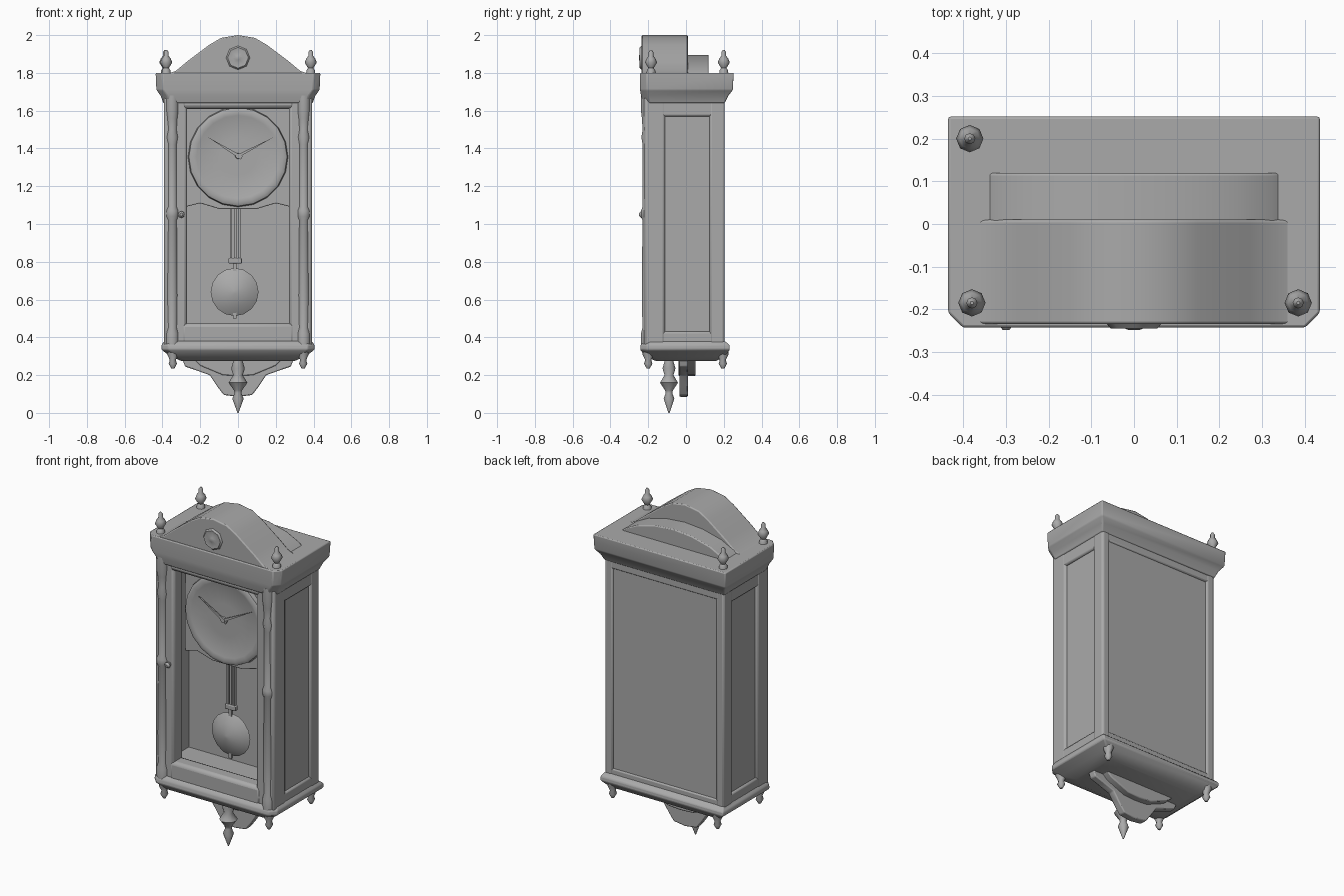
import bpy, bmesh, math
from mathutils import Vector

if "Cube" in bpy.data.objects:
    bpy.data.objects.remove(bpy.data.objects["Cube"])

grey = bpy.data.materials.new("plain_grey")
grey.diffuse_color = (0.4, 0.4, 0.4, 1)
grey.use_nodes = True
grey.node_tree.nodes["Principled BSDF"].inputs["Base Color"].default_value = grey.diffuse_color


def finish(name, bm, bevel=0.0, angle=40):
    bmesh.ops.recalc_face_normals(bm, faces=bm.faces)
    me = bpy.data.meshes.new(name)
    bm.to_mesh(me)
    bm.free()
    ob = bpy.data.objects.new(name, me)
    bpy.context.collection.objects.link(ob)
    me.materials.append(grey)
    if bevel:
        m = ob.modifiers.new("soft_edges", 'BEVEL')
        m.width, m.segments, m.limit_method = bevel, 2, 'ANGLE'
    bpy.ops.object.select_all(action='DESELECT')
    ob.select_set(True)
    bpy.context.view_layer.objects.active = ob
    bpy.ops.object.shade_smooth_by_angle(angle=math.radians(angle))
    return ob


def box(name, x, y, z, bevel=0.0):
    bm = bmesh.new()
    bmesh.ops.create_cube(bm, size=1)
    for v in bm.verts:
        v.co = [r[0] + (c + 0.5) * (r[1] - r[0]) for r, c in zip((x, y, z), v.co)]
    return finish(name, bm, bevel)


def lathe(name, profile, at, sides=12, axis='Z'):
    """Spin (radius, height) pairs round Z, or round -Y for round parts facing front."""
    bm = bmesh.new()
    rings = []
    for r, h in profile:
        ring = []
        for i in range(sides):
            a = 2 * math.pi * i / sides
            p = (r * math.cos(a), r * math.sin(a), h)
            if axis == 'Y':
                p = (p[0], -h, p[1])
            ring.append(bm.verts.new(Vector(p) + Vector(at)))
        rings.append(ring)
    for a, b in zip(rings, rings[1:]):
        for i in range(sides):
            j = (i + 1) % sides
            bm.faces.new((a[i], a[j], b[j], b[i]))
    bm.faces.new(rings[0])
    bm.faces.new(rings[-1])
    return finish(name, bm, angle=50)


def loft(name, levels):
    """Stack rectangles (z, half width, front y, back y) with clipped front corners."""
    bm = bmesh.new()
    rings = []
    for z, w, f, b in levels:
        c = 0.035
        pts = [(-w + c, f), (w - c, f), (w, f + c), (w, b), (-w, b), (-w, f + c)]
        rings.append([bm.verts.new((x, y, z)) for x, y in pts])
    for a, b in zip(rings, rings[1:]):
        for i in range(6):
            j = (i + 1) % 6
            bm.faces.new((a[i], a[j], b[j], b[i]))
    bm.faces.new(rings[0])
    bm.faces.new(rings[-1])
    return finish(name, bm, 0.006)


def slab(name, outline, y0, y1, bevel=0.006):
    """Extrude an (x, z) outline from front y0 to back y1."""
    bm = bmesh.new()
    f = bm.faces.new([bm.verts.new((x, y0, z)) for x, z in outline])
    ext = bmesh.ops.extrude_face_region(bm, geom=[f])['geom']
    bmesh.ops.translate(bm, verts=[v for v in ext if isinstance(v, bmesh.types.BMVert)],
                        vec=(0, y1 - y0, 0))
    return finish(name, bm, bevel)


def mirrored(half):
    return half + [(-x, z) for x, z in reversed(half) if x != 0]


def rod(name, a, b, y, w):
    d = (Vector(b) - Vector(a)).normalized() * w
    n = (-d.y, d.x)
    return slab(name, [(a[0] + n[0], a[1] + n[1]), (b[0], b[1]),
                       (a[0] - n[0], a[1] - n[1])], y, y - 0.008, 0)


# Case: back, inner backboard, floor, and sides with sunken panels
box("back_panel", (-0.37, 0.37), (0.165, 0.195), (0.36, 1.68))
box("inner_backboard", (-0.36, 0.36), (0.03, 0.05), (0.40, 1.68))
box("case_floor", (-0.37, 0.37), (-0.2, 0.18), (0.34, 0.45), 0.01)
for s, side in ((-1, "left"), (1, "right")):
    def xr(a, b):
        return tuple(sorted((s * a, s * b)))
    box(side + "_side_panel", xr(0.345, 0.378), (-0.18, 0.18), (0.36, 1.68))
    box(side + "_rear_stile", xr(0.34, 0.393), (0.125, 0.205), (0.35, 1.68), 0.012)
    box(side + "_front_stile", xr(0.34, 0.393), (-0.222, -0.11), (0.35, 1.68), 0.015)
    box(side + "_side_top_rail", xr(0.345, 0.391), (-0.18, 0.18), (1.57, 1.69), 0.01)
    box(side + "_side_low_rail", xr(0.345, 0.391), (-0.18, 0.18), (0.35, 0.43), 0.01)
    # Door frame uprights and turned columns
    box(side + "_door_stile", xr(0.27, 0.36), (-0.218, -0.13), (0.36, 1.69), 0.015)
    lathe(side + "_column", [(0.036, 0.36), (0.036, 0.42), (0.028, 0.45), (0.031, 0.62),
          (0.028, 1.02), (0.036, 1.04), (0.036, 1.07), (0.028, 1.09), (0.027, 1.42),
          (0.034, 1.46), (0.027, 1.50), (0.031, 1.56), (0.036, 1.60), (0.036, 1.68)],
          (s * 0.348, -0.204, 0), 10)
    # Drops below the corners
    for y, end in ((-0.2, "front"), (0.195, "rear")):
        lathe(f"{side}_{end}_drop", [(0.008, 0.235), (0.022, 0.26), (0.016, 0.28),
              (0.03, 0.31), (0.03, 0.35)], (s * 0.345, y, 0), 8)

box("back_top_rail", (-0.38, 0.38), (0.17, 0.203), (1.60, 1.69), 0.008)
box("back_low_rail", (-0.38, 0.38), (0.17, 0.203), (0.35, 0.41), 0.008)
box("door_low_rail", (-0.3, 0.3), (-0.222, -0.13), (0.36, 0.475), 0.02)
box("door_top_rail", (-0.3, 0.3), (-0.222, -0.13), (1.61, 1.70), 0.02)

# Cornice and base moulding
loft("cornice", [(1.64, 0.395, -0.228, 0.205), (1.68, 0.41, -0.238, 0.225),
                 (1.71, 0.432, -0.243, 0.248), (1.80, 0.436, -0.243, 0.252)])
loft("base_moulding", [(0.275, 0.30, -0.16, 0.16), (0.30, 0.36, -0.215, 0.205),
                       (0.335, 0.405, -0.243, 0.232), (0.36, 0.405, -0.24, 0.23),
                       (0.38, 0.39, -0.225, 0.205)])

# Arched pediment in two steps with a rosette
slab("pediment", mirrored([(0.39, 1.79), (0.33, 1.81), (0.27, 1.86), (0.21, 1.905),
     (0.15, 1.95), (0.09, 1.985), (0, 2.0)]), -0.235, 0.01)
slab("rear_pediment", mirrored([(0.35, 1.79), (0.32, 1.815), (0.24, 1.855), (0.12, 1.885),
     (0, 1.895)]), 0.0, 0.12)
lathe("rosette", [(0.065, 0), (0.055, 0.012), (0.03, 0.008), (0.012, 0.016)],
      (0, -0.233, 1.88), 8, 'Y')

# Corner finials on top
for i, (x, y) in enumerate(((-0.385, 0.2), (-0.38, -0.185), (0.385, -0.185))):
    lathe(f"top_finial_{i + 1}", [(0.025, 1.79), (0.022, 1.815), (0.014, 1.825),
          (0.032, 1.855), (0.024, 1.875), (0.013, 1.89), (0.013, 1.91), (0.004, 1.922)],
          (x, y, 0), 8)

# Dial board with shallow dial and raised rim
slab("dial_board", [(-0.28, 1.09), (-0.2, 1.11), (-0.1, 1.08), (0.1, 1.08), (0.2, 1.11),
     (0.28, 1.09), (0.28, 1.63), (-0.28, 1.63)], -0.10, -0.07, 0.004)
lathe("dial", [(0.265, 0), (0.26, 0.025), (0.24, 0.035), (0.22, 0.027), (0.1, 0.025),
      (0.03, 0.025)], (0, -0.10, 1.355), 20, 'Y')
lathe("hand_hub", [(0.016, 0), (0.014, 0.025)], (0, -0.12, 1.36), 8, 'Y')
rod("minute_hand", (0, 1.36), (0.19, 1.46), -0.134, 0.008)
rod("hour_hand", (0.02, 1.35), (-0.16, 1.46), -0.134, 0.01)

# Pendulum
for i, x in enumerate((-0.037, -0.015, 0.007)):
    box(f"pendulum_rod_{i + 1}", (x - 0.006, x + 0.006), (-0.05, -0.035), (0.8, 1.12))
box("pendulum_clip", (-0.05, 0.02), (-0.055, -0.03), (0.79, 0.82), 0.005)
box("pendulum_stem", (-0.027, -0.007), (-0.05, -0.035), (0.5, 0.8))
lathe("pendulum_bob", [(0.01, -0.045), (0.08, -0.03), (0.127, 0), (0.08, 0.03),
      (0.01, 0.045)], (-0.018, -0.04, 0.64), 16, 'Y')

# Door latch
lathe("door_knob", [(0.012, 0), (0.018, 0.02), (0.008, 0.032)], (-0.3, -0.216, 1.05), 8, 'Y')

# Lower crest: shaped apron, thick core and hanging finial
slab("apron", mirrored([(0.30, 0.30), (0.28, 0.245), (0.22, 0.225), (0.15, 0.20),
     (0.11, 0.14), (0.075, 0.095), (0, 0.085)]), -0.035, 0.01)
slab("apron_core", mirrored([(0.25, 0.30), (0.2, 0.25), (0.08, 0.20), (0, 0.195)]),
     -0.04, 0.05)
lathe("hanging_finial", [(0.003, 0.0), (0.03, 0.075), (0.018, 0.105), (0.022, 0.12),
      (0.05, 0.16), (0.025, 0.20), (0.036, 0.235), (0.02, 0.29)], (0, -0.09, 0), 10)
